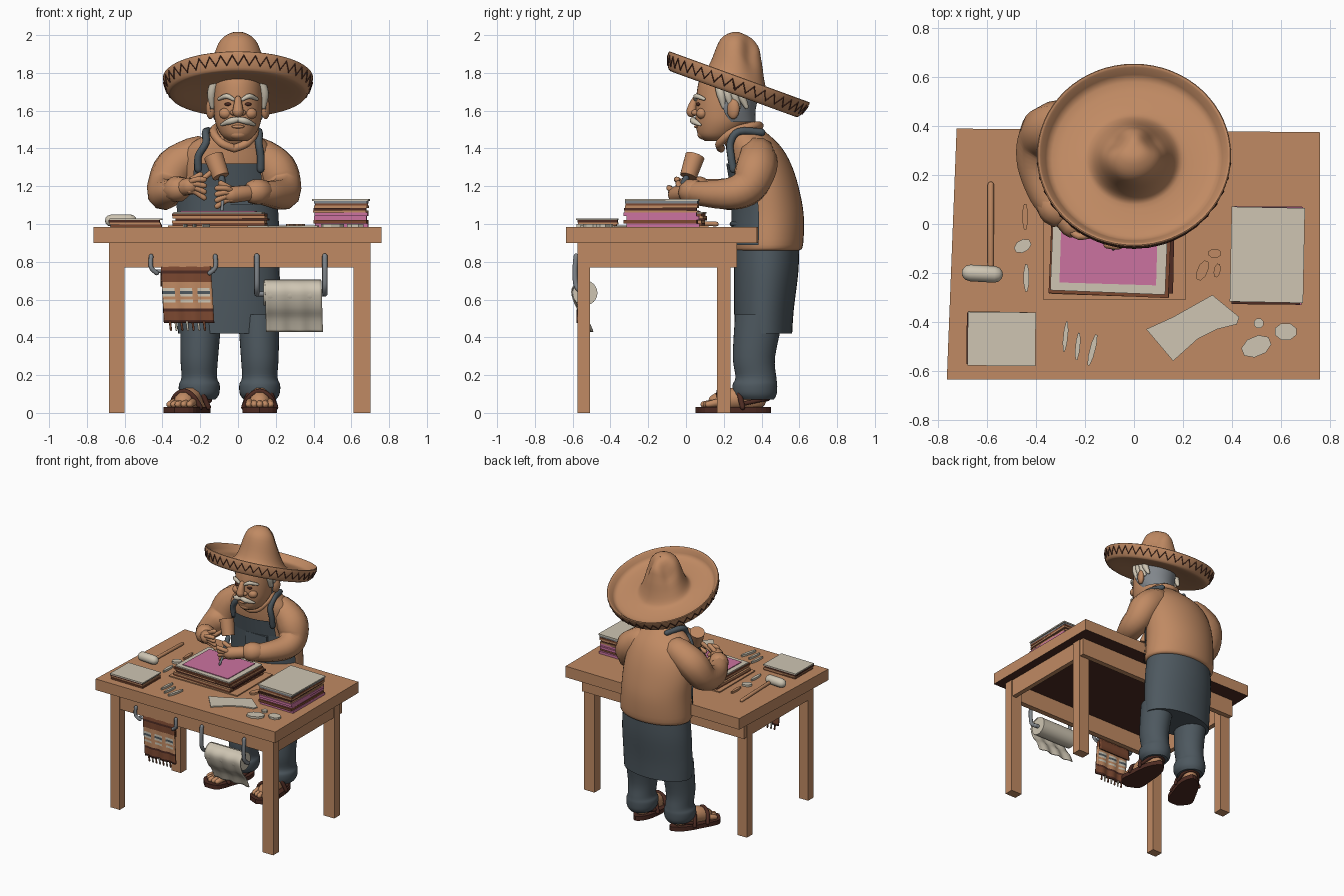
import bpy, bmesh, math, random
from mathutils import Vector, Matrix

if "Cube" in bpy.data.objects:
    bpy.data.objects.remove(bpy.data.objects["Cube"])

random.seed(4)
MATS = {}
for mname, col in {"tan": (.53, .255, .125), "slate": (.075, .098, .115), "cream": (.62, .56, .45),
                   "pink": (.60, .17, .35), "dark_brown": (.075, .024, .016),
                   "rust": (.20, .065, .03), "grey": (.22, .24, .26)}.items():
    MATS[mname] = bpy.data.materials.new(mname)
    MATS[mname].diffuse_color = (*col, 1)


def add(name, bm, mat, smooth=True):
    bmesh.ops.recalc_face_normals(bm, faces=bm.faces)
    me = bpy.data.meshes.new(name)
    bm.to_mesh(me)
    bm.free()
    for m in (mat if isinstance(mat, list) else [mat]):
        me.materials.append(MATS[m])
    if smooth:
        me.shade_smooth()
        me.set_sharp_from_angle(angle=math.radians(45))
    ob = bpy.data.objects.new(name, me)
    bpy.context.collection.objects.link(ob)
    return ob


def spline(rows, k=4):
    """Catmull-Rom interpolation of rows of numbers."""
    out, n = [], len(rows)
    for i in range(n - 1):
        a, b, c, d = rows[max(i - 1, 0)], rows[i], rows[i + 1], rows[min(i + 2, n - 1)]
        for s in range(k):
            t = s / k
            out.append([.5 * (2 * q + (r - p) * t + (2 * p - 5 * q + 4 * r - u) * t * t
                        + (3 * q - p - 3 * r + u) * t ** 3) for p, q, r, u in zip(a, b, c, d)])
    return out + [list(rows[-1])]


def loft(name, rows, mat, arc=None, grow=0, n=36):
    """Stacked ellipses (x, y, z, rx, ry); arc in degrees gives an open shell."""
    bm, rings = bmesh.new(), []
    a0, a1 = arc or (0, 360)
    for x, y, z, rx, ry in spline(rows):
        angs = [math.radians(a0 + (a1 - a0) * i / n) for i in range(n + (arc is not None))]
        rings.append([bm.verts.new((x + (rx + grow) * math.cos(a), y + (ry + grow) * math.sin(a), z)) for a in angs])
    for r, s in zip(rings, rings[1:]):
        for i in range(n):
            j = (i + 1) % len(r)
            bm.faces.new((r[i], r[j], s[j], s[i]))
    if not arc:
        bm.faces.new(rings[0])
        bm.faces.new(rings[-1])
    return add(name, bm, mat)


def tube(name, pts, mat, k=4, r=None):
    """Round-ended tube through (x, y, z, radius)."""
    pts = [(*p, r) if r else p for p in pts]
    path = [(Vector(p[:3]), p[3]) for p in (spline(pts, k) if k > 1 else pts)]

    def cap(end, prev):
        d = (end[0] - prev[0]).normalized()
        return [(end[0] + d * end[1] * math.sin(a), end[1] * math.cos(a)) for a in (.6, 1.1, 1.5)]
    path = cap(path[0], path[1])[::-1] + path + cap(path[-1], path[-2])
    cu = bpy.data.curves.new(name, 'CURVE')
    cu.dimensions, cu.bevel_depth, cu.bevel_resolution, cu.use_fill_caps = '3D', 1, 3, True
    sp = cu.splines.new('POLY')
    sp.points.add(len(path) - 1)
    for p, (co, rad) in zip(sp.points, path):
        p.co, p.radius = (*co, 1), rad
    tmp = bpy.data.objects.new(name, cu)
    bpy.context.collection.objects.link(tmp)
    bpy.context.view_layer.update()
    bm = bmesh.new()
    bm.from_mesh(tmp.evaluated_get(bpy.context.evaluated_depsgraph_get()).to_mesh())
    bpy.data.objects.remove(tmp)
    for f in bm.faces:
        f.material_index = 0
    return add(name, bm, mat)


def ball(name, c, r, mat, rz=0):
    bm = bmesh.new()
    bmesh.ops.create_uvsphere(bm, u_segments=20, v_segments=12, radius=1, matrix=Matrix.Translation(c)
                              @ Matrix.Rotation(rz, 4, 'Z') @ Matrix.Diagonal((*r, 1)))
    return add(name, bm, mat)


def prism(name, pts, z0, z1, mat):
    bm = bmesh.new()
    f = bm.faces.new([bm.verts.new((x, y, z0)) for x, y in pts])
    ext = bmesh.ops.extrude_face_region(bm, geom=[f])["geom"]
    bmesh.ops.translate(bm, vec=(0, 0, z1 - z0), verts=[v for v in ext if isinstance(v, bmesh.types.BMVert)])
    return add(name, bm, mat, False)


def box(name, x0, x1, y0, y1, z0, z1, mat, rot=0):
    cx, cy, c, s = (x0 + x1) / 2, (y0 + y1) / 2, math.cos(rot), math.sin(rot)
    pts = [(cx + (x - cx) * c - (y - cy) * s, cy + (x - cx) * s + (y - cy) * c)
           for x, y in ((x0, y0), (x1, y0), (x1, y1), (x0, y1))]
    return prism(name, pts, z0, z1, mat)


# Table
top = prism("table_top", [(-.765, -.635), (.76, -.635), (.76, .375), (-.725, .39)], .9, .985, ["tan", "dark_brown"])
for p in top.data.polygons:
    p.material_index = int(p.normal.z < -.5)
for y0, y1 in ((-.57, -.53), (.23, .27)):
    box("long_rail", -.67, .69, y0, y1, .77, .9, "tan")
for x0, x1 in ((-.68, -.645), (.66, .695)):
    box("side_rail", x0, x1, -.57, .27, .77, .9, "tan")
for x0, x1 in ((-.682, -.602), (.612, .702)):
    for y0, y1 in ((-.575, -.508), (.165, .235)):
        box("table_leg", x0, x1, y0, y1, 0, .9, "tan")

# Sheet stacks
def stack(name, x0, x1, y0, y1, z0, z1, cols, rot):
    h = (z1 - z0) / len(cols)
    for i, c in enumerate(cols):
        j = [random.uniform(-.01, .01) for _ in range(2)]
        box(name, x0 + j[0], x1 + j[0], y0 + j[1], y1 + j[1], z0 + i * h, z0 + (i + 1) * h, c,
            rot + random.uniform(-.02, .02))

box("work_board", -.37, .21, -.31, .12, .985, .993, "tan")
stack("work_stack", -.335, .155, -.285, .1, .993, 1.055, ["rust", "tan", "dark_brown", "tan", "rust"], -.03)
box("work_sheet", -.335, .135, -.28, .1, 1.055, 1.064, "cream", -.04)
box("pink_sheet", -.3, .095, -.245, .07, 1.064, 1.069, "pink", -.03)
stack("right_stack_low", .4, .68, -.32, .065, .985, 1.06, ["pink", "rust", "pink", "pink"], -.02)
stack("right_stack_high", .4, .68, -.32, .065, 1.06, 1.122, ["tan", "dark_brown", "tan", "rust", "grey"], -.02)
box("right_stack_top", .395, .695, -.32, .068, 1.122, 1.132, "cream", -.02)
stack("left_stack", -.675, -.405, -.575, -.365, .985, 1.02, ["rust", "tan", "dark_brown"], 0)
box("left_stack_top", -.68, -.402, -.58, -.36, 1.02, 1.029, "cream", -.01)

# Loose tools and scraps
tube("table_mallet_handle", [(-.585, .16, 1.0), (-.585, -.2, 1.01)], "tan", 1, .013)
tube("table_mallet_head", [(-.67, -.2, 1.018), (-.57, -.206, 1.018)], "cream", 1, .034)
prism("cut_sheet", [(.05, -.43), (.16, -.38), (.32, -.29), (.43, -.38), (.42, -.41), (.34, -.43), (.26, -.47),
                    (.16, -.56)], .985, .993, "cream")
for x, y, a, b, ang, c in ((-.455, -.09, .038, .026, .5, "cream"), (-.445, .03, .012, .057, 0, "tan"),
                           (-.44, -.22, .012, .06, 0, "cream"), (-.28, -.46, .01, .066, -.1, "cream"),
                           (-.23, -.5, .01, .06, -.1, "cream"), (-.17, -.515, .012, .07, -.25, "cream"),
                           (.28, -.19, .022, .045, -.4, "tan"), (.33, -.12, .028, .02, 0, "tan"),
                           (.34, -.19, .014, .03, -.2, "tan"), (.5, -.5, .065, .042, .4, "cream"),
                           (.51, -.405, .021, .021, 0, "cream"), (.62, -.44, .047, .037, 0, "cream")):
    pts = [(a * math.cos(t * .785 + .39), b * math.sin(t * .785 + .39)) for t in range(8)]
    prism("scrap", [(x + u * math.cos(ang) - v * math.sin(ang), y + u * math.sin(ang) + v * math.cos(ang))
                    for u, v in pts], .985, 1.0, c)

# Towel rail, striped towel and fringe
for x, s in ((-.46, 1), (-.12, -1)):
    tube("towel_hook", [(x, -.582, .83), (x, -.585, .77), (x + s * .03, -.575, .74)], "grey", 4, .012)
tube("towel_rod", [(-.44, -.56, .75), (-.13, -.56, .75)], "grey", 1, .01)

def sheet(name, x0, x1, prof, mat, thick, skew=0, wave=0):
    bm, n = bmesh.new(), 20
    rows = [[bm.verts.new((x0 + (x1 - x0) * i / n + skew * k / len(prof),
                           y + wave * math.sin(i * .9) * k / len(prof), z)) for i in range(n + 1)]
            for k, (y, z) in enumerate(prof)]
    for r, s in zip(rows, rows[1:]):
        for i in range(n):
            bm.faces.new((r[i], r[i + 1], s[i + 1], s[i]))
    ob = add(name, bm, mat)
    m = ob.modifiers.new("thickness", 'SOLIDIFY')
    m.thickness, m.offset = thick, 0
    return ob

towel = sheet("towel", -.41, -.145, [(-.545, .67), (-.55, .745)] + [(-.568, .77 - .0155 * i) for i in range(20)],
              ["rust", "tan", "cream", "slate", "dark_brown"], .012, .02, .006)
for p in towel.data.polygons:
    i, col = int((.77 - p.center.z) / .0155), p.index % 20
    band = [0, 4, 0, 0, 0, 1, 1, 2, 3, 2, 1, 2, 1, 1, 4, 0, 0, 0, 4, 0][max(0, min(i, 19))]
    p.material_index = 1 if band in (2, 3) and col % 7 > 4 else band
for i in range(7):
    tube("towel_fringe", [(-.36 + i * .03, -.568, .48), (-.355 + i * .03, -.566, .44)], "cream" if i % 2 else "rust", 1, .006)

# Paper roll and brackets
for x in (.1, .46):
    tube("roll_bracket", [(x, -.582, .83), (x, -.588, .75), (x, -.58, .67), (x, -.54, .63)], "grey", 4, .014)
tube("roll_rod", [(.1, -.535, .63), (.46, -.535, .63)], "grey", 1, .014)
bm = bmesh.new()
bmesh.ops.create_cone(bm, cap_ends=True, segments=32, radius1=.066, radius2=.066, depth=.3,
                      matrix=Matrix.Translation((.285, -.535, .635)) @ Matrix.Rotation(math.pi / 2, 4, 'Y'))
add("paper_roll", bm, "cream")
sheet("paper_end", .14, .44, spline([(-.535, .702), (-.58, .685), (-.602, .64), (-.575, .56), (-.53, .5),
                                     (-.5, .43)]), "cream", .006, .01, .008)

# Trousers and skirt
for x, s in ((-.205, -1), (.115, 1)):
    loft("trouser_leg", [(x, .37, .07, .085, .095), (x, .365, .1, .105, .115), (x, .365, .15, .108, .118),
                         (x, .37, .19, .094, .108), (x, .36, .3, .1, .112), (x * .95, .39, .52, .11, .13)], "slate")
loft("apron_skirt", [(-.05, .41, .42, .268, .152), (-.05, .413, .55, .272, .158), (-.05, .425, .75, .27, .17),
                     (-.05, .43, .92, .25, .17)], "slate")

# Sandalled feet
for cx, cy, rz in ((-.255, .26, -.42), (.115, .25, .0)):
    M = Matrix.Translation((cx, cy, 0)) @ Matrix.Rotation(rz, 4, 'Z')
    P = lambda x, y, z: tuple(M @ Vector((x, y, z)))
    outline = spline([(0, -.2), (.085, -.15), (.085, -.03), (.065, .12), (0, .2), (-.065, .12), (-.085, -.03),
                      (-.085, -.15), (0, -.2)])[:-1]
    prism("sandal_sole", [P(u, v, 0)[:2] for u, v in outline], 0, .032, "dark_brown")
    tube("foot", [(*P(0, .12, .07), .055), (*P(0, .0, .075), .06), (*P(0, -.08, .055), .055)], "tan")
    for i in range(5):
        x = -.058 + .029 * i
        tube("toe", [(*P(x * .9, -.08, .055), .022), (*P(x, -.155 + abs(x) * .4, .045), .018)], "tan", 1)
    for y, h in ((-.075, .115), (.03, .14)):
        tube("sandal_strap", [P(-.085, y + .02, .03), P(-.05, y, h - .025), P(0, y, h), P(.05, y, h - .025),
                              P(.085, y + .02, .03)], "dark_brown", 4, .014)
    tube("heel_strap", [P(-.07, .06, .05), P(-.05, .15, .07), P(0, .185, .075), P(.05, .15, .07), P(.07, .06, .05)],
         "dark_brown", 4, .012)

# Torso, bib and straps
torso = [(-.05, .43, .86, .26, .17), (-.05, .435, .89, .275, .185), (-.055, .437, 1.05, .268, .186),
         (-.06, .42, 1.2, .268, .175), (-.06, .39, 1.32, .255, .165), (-.05, .36, 1.41, .22, .142),
         (-.03, .32, 1.48, .13, .11), (-.02, .29, 1.52, .085, .085)]
loft("shirt", torso, "tan")
loft("apron_lower_bib", torso[1:4], "slate", (195, 345), .01)
loft("apron_bib", torso[3:5], "slate", (230, 312), .012)
box("bib_pocket", -.1, .08, .232, .25, 1.1, 1.2, "slate")
tube("apron_tie", [(-.3, .42, .99), (-.2, .29, 1.0), (-.05, .245, 1.0), (.1, .29, 1.0), (.2, .42, .99)], "slate", 4, .014)
for a, b in ((-.21, -.17), (.12, .11)):
    tube("apron_strap", [(a, .25, 1.29), (a, .238, 1.36), (b, .235, 1.43), (b, .28, 1.49), (b * .7, .4, 1.485)],
         "slate", 4, .02)
for s in (-1, 1):
    tube("collar", [(-.02, .185, 1.4), (-.02 + s * .07, .18, 1.43), (-.02 + s * .11, .25, 1.49),
                    (-.02 + s * .07, .36, 1.52), (-.02, .39, 1.52)], "tan", 4, .022)

# Arms, hands and fingers
arms = {"left": [(-.22, .4, 1.37, .1), (-.33, .39, 1.3, .112), (-.38, .34, 1.2, .1), (-.39, .24, 1.16, .088),
                 (-.36, .12, 1.17, .07), (-.32, .06, 1.185, .06)],
        "right": [(.12, .38, 1.36, .1), (.2, .37, 1.29, .112), (.235, .33, 1.2, .1), (.235, .24, 1.16, .088),
                  (.17, .1, 1.16, .07), (.1, .03, 1.17, .06)]}
hands = {"left": (-.255, -.01, 1.2), "right": (-.035, -.05, 1.155)}
for side, pts in arms.items():
    e, h = Vector(pts[-1][:3]), Vector(hands[side])
    d = (h - e).normalized()
    tube(side + "_sleeve", pts, "tan")
    tube(side + "_cuff", [(*(e - d * .02), .068), (*(e + d * .005), .07)], "tan", 1)
    tube(side + "_wrist", [(*e, .042), (*h, .046)], "tan", 1)
    sx = 1 if side == "left" else -1
    for i in range(4):
        b = h + Vector((sx * .03, -.04 + .01 * i, .035 - .022 * i))
        tube(side + "_finger", [tuple(h + Vector((0, -.02, .02 - .015 * i))), tuple(b),
                                tuple(b + Vector((sx * .045, .005, .0 - .01 * i)))], "tan", 3, .015)
    tube(side + "_thumb", [tuple(h + Vector((0, .02, .03))), tuple(h + Vector((sx * .055, .01, .06)))], "tan", 1, .016)

# Mallet and chisel in the hands
tube("held_mallet_handle", [(-.26, -.02, 1.18), (-.11, .03, 1.3)], "tan", 1, .014)
bm = bmesh.new()
bmesh.ops.create_cone(bm, cap_ends=True, segments=24, radius1=.045, radius2=.052, depth=.12,
                      matrix=Matrix.Translation((-.11, .03, 1.305)) @ Matrix.Rotation(-.35, 4, 'Y')
                      @ Matrix.Rotation(-.3, 4, 'X'))
add("held_mallet_head", bm, "tan")
tube("chisel_handle", [(-.085, -.0, 1.24), (-.08, -.055, 1.14)], "slate", 1, .018)
tube("chisel_blade", [(-.08, -.055, 1.14), (-.085, -.1, 1.075)], "grey", 1, .008)

# Head and face
head = [(0, .16, 1.44, .05, .06), (0, .165, 1.47, .088, .1), (0, .19, 1.53, .118, .138), (0, .2, 1.6, .128, .15),
        (0, .21, 1.68, .13, .155), (0, .22, 1.76, .125, .15), (0, .23, 1.82, .1, .12)]
tube("neck", [(-.02, .32, 1.42, .095), (0, .23, 1.54, .09)], "tan", 1)
loft("head", head, "tan")
loft("back_hair", [(0, .24, 1.54, .1, .11)] + head[3:6], "grey", (0, 180), .018)
tube("nose", [(0, .05, 1.66, .018), (0, .035, 1.625, .024), (0, .03, 1.595, .03)], "tan")
for s in (-1, 1):
    ball("nostril", (s * .024, .048, 1.59), (.018, .02, .016), "tan")
    ball("cheek", (s * .065, .085, 1.585), (.036, .03, .03), "tan")
    ball("eye", (s * .052, .066, 1.634), (.02, .012, .009), "dark_brown")
    ball("ear", (s * .146, .25, 1.61), (.022, .035, .055), "tan", s * -.4)
    tube("eyebrow", [(s * .025, .05, 1.66, .01), (s * .06, .056, 1.677, .014), (s * .1, .095, 1.662, .009)], "cream")
    tube("moustache", [(0, .04, 1.553, .014), (s * .04, .04, 1.545, .018), (s * .088, .075, 1.525, .007)], "cream")
    for i in range(4):
        tube("side_hair", [(s * .12, .17 + i * .035, 1.76, .022), (s * .14, .185 + i * .035, 1.69, .024),
                           (s * .136, .2 + i * .04, 1.62, .012)], "cream")
ball("lower_lip", (0, .058, 1.515), (.035, .015, .009), "tan")
ball("chin", (0, .1, 1.475), (.05, .04, .03), "tan")

# Wide hat with dented crown and zigzag rim
HAT = Matrix.Translation((0, .265, 1.73)) @ Matrix.Rotation(math.radians(-20), 4, 'X')
prof = spline([(.001, -.02), (.15, -.025), (.33, -.045), (.372, -.03), (.397, .04), (.388, .052), (.368, .03),
               (.335, 0), (.22, .002), (.178, .02), (.15, .08), (.128, .16), (.1, .23), (.05, .27), (.001, .275)], 3)
bm, rings, N = bmesh.new(), [], 64
for k, (r, z) in enumerate(prof):
    ring = []
    for i in range(N):
        a = 2 * math.pi * i / N
        x, y = r * math.cos(a), r * math.sin(a)
        w = max(0, min(1, z / .2)) if r < .2 else 0
        dent = sum(math.exp(-((x - s * .085) ** 2 + (y - .06) ** 2) / .003) for s in (-1, 1))
        ring.append(bm.verts.new(HAT @ Vector((x * (1 - .15 * dent * w), y - .05 * w, z - .045 * dent * w))))
    rings.append(ring)
for r, s in zip(rings, rings[1:]):
    for i in range(N):
        bm.faces.new((r[i], r[(i + 1) % N], s[(i + 1) % N], s[i]))
add("hat", bm, "tan")
zig = []
for i in range(81):
    a, up = 2 * math.pi * i / 80, i % 2
    r = .394 if up else .378
    zig.append(tuple(HAT @ Vector((r * math.cos(a), r * math.sin(a), .03 if up else -.018))))
tube("hat_zigzag", zig, "dark_brown", 1, .0055)

for m in bpy.data.materials:
    if m.users and not m.is_grease_pencil:
        m.use_nodes = True
        m.node_tree.nodes["Principled BSDF"].inputs["Base Color"].default_value = m.diffuse_color
